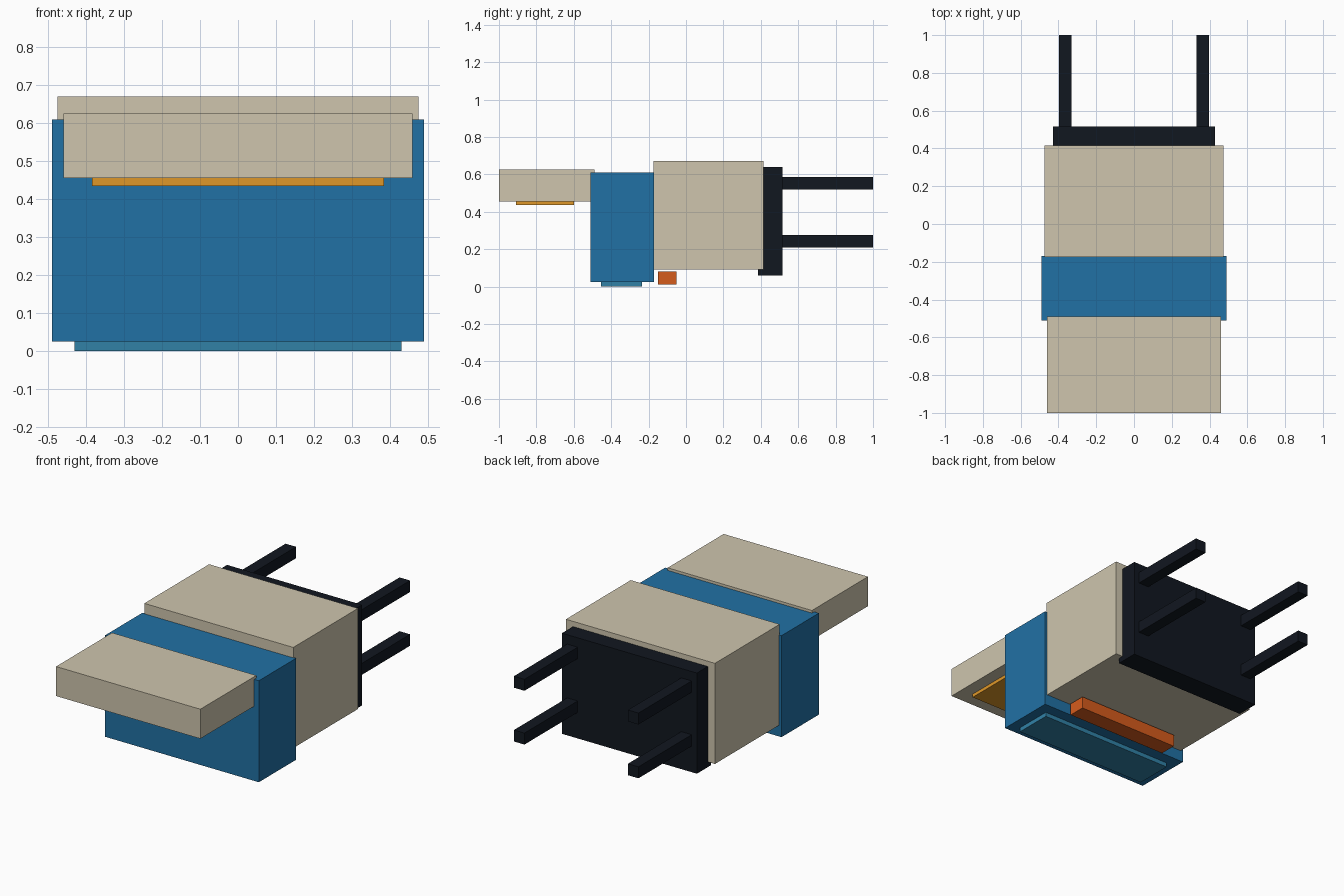
import bpy

if "Cube" in bpy.data.objects:
    bpy.data.objects.remove(bpy.data.objects["Cube"])


def material(name, rgb):
    # sRGB 0-255 to linear colour
    m = bpy.data.materials.new(name)
    m.diffuse_color = [(c / 255) ** 2.2 for c in rgb] + [1.0]
    m.use_nodes = True
    m.node_tree.nodes["Principled BSDF"].inputs["Base Color"].default_value = m.diffuse_color
    return m


def box(name, x, y, z, mat):
    # axis-aligned box from (min, max) pairs
    centre = [(a + b) / 2 for a, b in (x, y, z)]
    bpy.ops.mesh.primitive_cube_add(size=1, location=centre)
    ob = bpy.context.object
    ob.name = name
    ob.scale = [b - a for a, b in (x, y, z)]
    bpy.ops.object.transform_apply(location=False, rotation=False, scale=True)
    ob.data.materials.append(mat)
    return ob


beige = material("beige", (205, 196, 172))
blue = material("blue", (38, 112, 163))
teal = material("teal", (52, 128, 165))
amber = material("amber", (222, 150, 45))
orange = material("orange", (212, 92, 34))
dark = material("dark", (24, 29, 37))

# Front overhanging slab with the strip under it
box("front_slab", (-0.46, 0.46), (-1.0, -0.49), (0.455, 0.625), beige)
box("slab_underside_strip", (-0.385, 0.385), (-0.91, -0.60), (0.435, 0.456), amber)

# Blue middle block and its foot pad
box("middle_block", (-0.49, 0.49), (-0.51, -0.17), (0.025, 0.61), blue)
box("foot_pad", (-0.43, 0.43), (-0.455, -0.235), (0.0, 0.026), teal)

# Main body with the bar below it
box("main_body", (-0.475, 0.475), (-0.175, 0.415), (0.09, 0.67), beige)
box("lower_bar", (-0.325, 0.325), (-0.15, -0.05), (0.01, 0.08), orange)

# Back plate and four rear prongs
box("back_plate", (-0.43, 0.43), (0.385, 0.515), (0.06, 0.64), dark)
for side, s in (("left", -1), ("right", 1)):
    for level, z in (("lower", 0.243), ("upper", 0.553)):
        x = sorted((s * 0.33, s * 0.397))
        box(f"{level}_{side}_prong", x, (0.50, 1.0), (z - 0.033, z + 0.033), dark)
